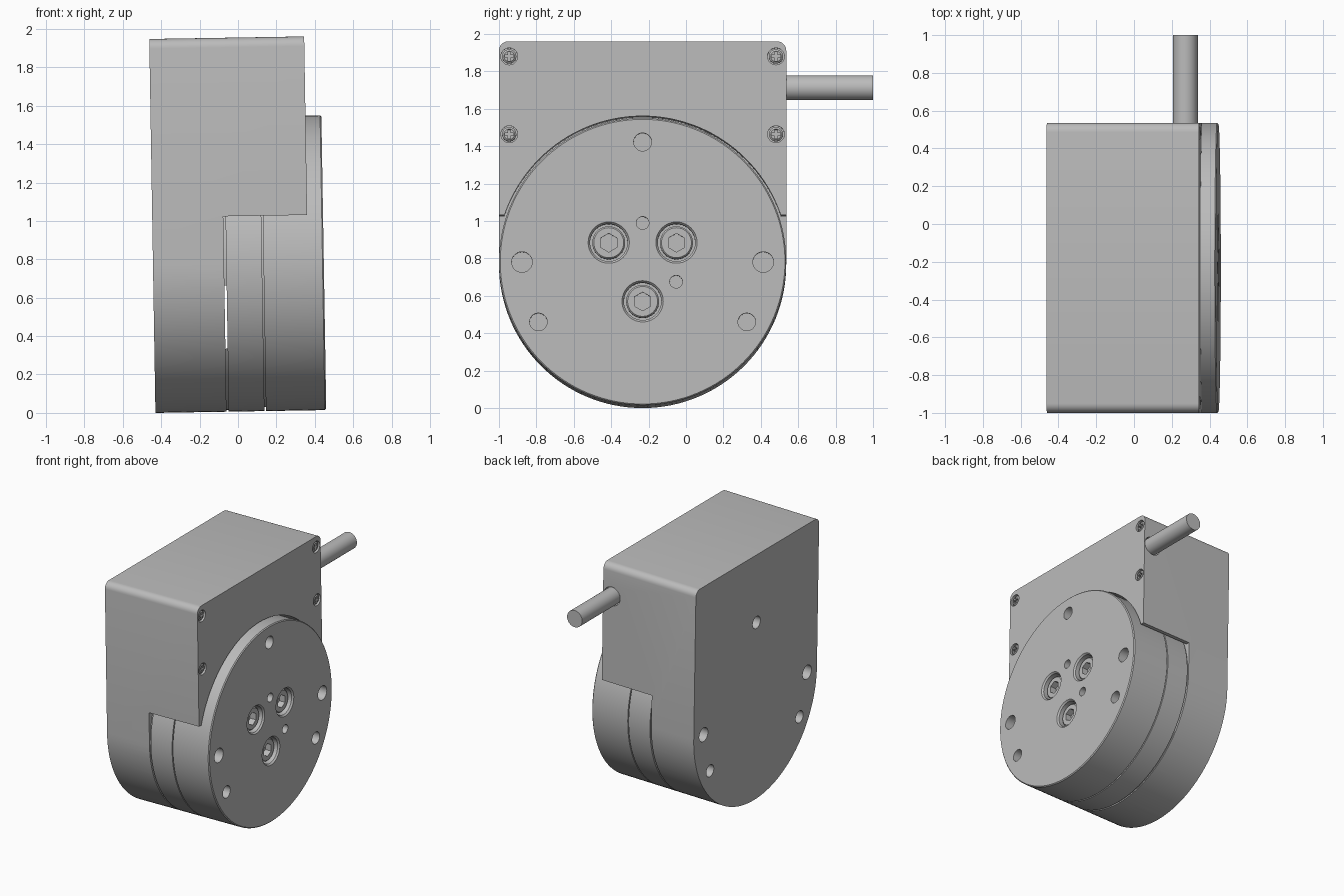
import bpy, bmesh
from math import sin, cos, pi, radians
from mathutils import Matrix

if "Cube" in bpy.data.objects:
    bpy.data.objects.remove(bpy.data.objects["Cube"])

grey = bpy.data.materials.new("plain grey")
grey.use_nodes = True
GREY = (0.5, 0.5, 0.5, 1)
grey.diffuse_color = GREY
grey.node_tree.nodes["Principled BSDF"].inputs["Base Color"].default_value = GREY

parts = []
CY, CZ, R = -0.232, 0.78, 0.768      # drum axis and radius
BACK, SPLIT, FACE, FRONT = -0.43, -0.06, 0.377, 0.46
TILT = -0.0165


def finish(name, bm, cutter):
    bmesh.ops.recalc_face_normals(bm, faces=bm.faces)
    mesh = bpy.data.meshes.new(name)
    bm.to_mesh(mesh)
    bm.free()
    mesh.materials.append(grey)
    obj = bpy.data.objects.new(name, mesh)
    bpy.context.collection.objects.link(obj)
    if cutter:
        obj.hide_render = True
    else:
        parts.append(obj)
    return obj


def turned(name, profile, y=CY, z=CZ, sides=48, cutter=False):
    """Solid of revolution along x from (x, radius) pairs."""
    bm = bmesh.new()
    rings = [[bm.verts.new((x, y + r * sin(2 * pi * i / sides), z + r * cos(2 * pi * i / sides)))
              for i in range(sides)] for x, r in profile]
    bm.faces.new(rings[0])
    bm.faces.new(rings[-1])
    for a, b in zip(rings, rings[1:]):
        for i in range(sides):
            j = (i + 1) % sides
            bm.faces.new((a[i], a[j], b[j], b[i]))
    return finish(name, bm, cutter)


def block(name, lo, hi, cutter=True):
    bm = bmesh.new()
    bmesh.ops.create_cube(bm, size=1)
    for v in bm.verts:
        v.co = [(a + b) / 2 + c * (b - a) for a, b, c in zip(lo, hi, v.co)]
    return finish(name, bm, cutter)


def cut(obj, *cutters):
    for c in cutters:
        mod = obj.modifiers.new("cut", "BOOLEAN")
        mod.operation, mod.solver, mod.object = "DIFFERENCE", "EXACT", c
        bpy.context.view_layer.objects.active = obj
        bpy.ops.object.modifier_apply(modifier=mod.name)
        bpy.data.objects.remove(c)


def bore(x0, x1, y, z, r, sides=28):
    return turned("bore", [(x0, r), (x1, r)], y, z, sides, True)


# Housing: round below, square with rounded corners above
TOP, FILLET = 1.96, 0.05
outline = [(CY + R * cos(a), CZ + R * sin(a)) for a in (pi + pi * i / 64 for i in range(65))]
for side, start in ((1, 0), (-1, pi / 2)):
    for i in range(7):
        a = start + pi / 12 * i
        outline.append((CY + side * (R - FILLET) + FILLET * cos(a), TOP - FILLET + FILLET * sin(a)))
bm = bmesh.new()
face = bm.faces.new([bm.verts.new((BACK, y, z)) for y, z in outline])
ext = bmesh.ops.extrude_face_region(bm, geom=[face])["geom"]
bmesh.ops.translate(bm, vec=(FACE - BACK, 0, 0), verts=[v for v in ext if isinstance(v, bmesh.types.BMVert)])
housing = finish("housing", bm, False)
cut(housing,
    block("notch", (SPLIT, -2, -1), (1, 2, 1.03)),
    turned("drum_pocket", [(SPLIT, R + 0.012), (1, R + 0.012)], sides=128, cutter=True))

# Mounting holes, shared by the back plate and the front disc
mounts = [(CY, 1.42, 0.048)]
for s in (1, -1):
    mounts += [(CY + s * 0.645, 0.778, 0.055), (CY + s * 0.557, 0.458, 0.047)]
cut(housing, *[bore(BACK - 0.1, BACK + 0.12, *m) for m in mounts])

# Cable and its entry hole
CX, CABLE_Z = 0.3, 1.713


def along_y(name, r, y0, y1, cutter):
    obj = turned(name, [(y0, r), (y1, r)], 0, 0, 32, cutter)
    obj.data.transform(Matrix.Translation((CX, 0, CABLE_Z)) @ Matrix.Rotation(pi / 2, 4, "Z"))
    return obj


cut(housing, along_y("cable_hole", 0.073, 0.46, 0.7, True))
along_y("cable", 0.066, 0.44, 1.0, False)

# Drum: middle ring, front disc and the recessed spacers between them
turned("middle_ring", [(SPLIT + 0.012, R), (0.138, R)], sides=128)
turned("ring_spacer", [(0.137, R - 0.02), (0.147, R - 0.02)], sides=96)
spacer = turned("back_spacer", [(SPLIT - 0.002, R - 0.01), (SPLIT + 0.014, R - 0.01)], sides=96)
cut(spacer, block("slot", (-1, -2, 0.34), (1, 2, 0.67)))
disc = turned("front_disc", [(0.146, R), (FRONT - 0.007, R), (FRONT, R - 0.007)], sides=128)
cut(disc, *[bore(FRONT - 0.12, 1, *m) for m in mounts])
cut(disc, *[bore(FRONT - 0.1, 1, y, z, 0.034) for y, z in ((CY, 0.987), (-0.053, 0.673))])

# Disc bolts with hexagon sockets in counterbores
for i, (y, z) in enumerate(((CY - 0.181, 0.882), (CY + 0.181, 0.882), (CY, 0.568))):
    cut(disc, turned("counterbore", [(FRONT - 0.12, 0.1), (FRONT - 0.012, 0.1), (FRONT + 0.003, 0.113)],
                     y, z, 40, True))
    bolt = turned(f"disc_bolt_{i + 1}", [(FRONT - 0.13, 0.088), (FRONT - 0.038, 0.088), (FRONT - 0.03, 0.08)],
                  y, z, 40)
    cut(bolt, bore(FRONT - 0.08, 1, y, z, 0.05, 6))

# Cover screws with cross recesses
for i, (y, z) in enumerate((CY + s * 0.713, z) for s in (-1, 1) for z in (1.463, 1.879)):
    cut(housing, bore(FACE - 0.05, 1, y, z, 0.045))
    screw = turned(f"cover_screw_{i + 1}", [(FACE - 0.06, 0.038), (FACE - 0.012, 0.038), (FACE - 0.004, 0.028)],
                   y, z, 28)
    for w, h in ((0.024, 0.007), (0.007, 0.024)):
        cut(screw, block("cross", (FACE - 0.03, y - w, z - h), (1, y + w, z + h)))

# Slight lean of the whole assembly, then shading
lean = Matrix.Rotation(TILT, 4, "Y")
bpy.ops.object.select_all(action="DESELECT")
for obj in parts:
    obj.data.transform(lean)
    obj.select_set(True)
bpy.context.view_layer.objects.active = housing
bpy.ops.object.shade_smooth_by_angle(angle=radians(30))
lowest = min(v.co.z for o in parts for v in o.data.vertices)
for obj in parts:
    obj.data.transform(Matrix.Translation((0, 0, -lowest)))
